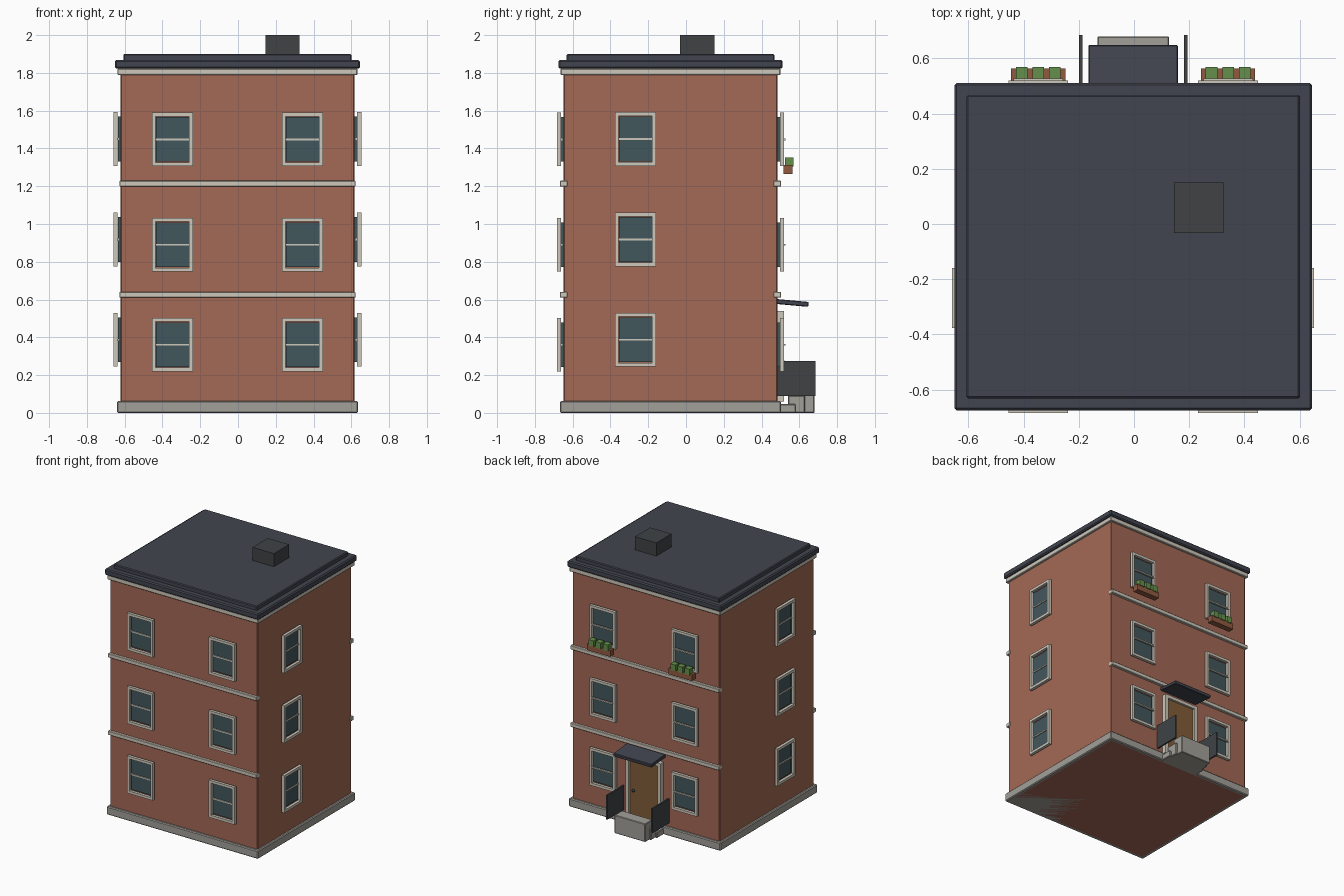
import bpy, bmesh
from math import pi, atan2
from mathutils import Matrix, Vector

if "Cube" in bpy.data.objects:
    bpy.data.objects.remove(bpy.data.objects["Cube"])

CX, CY = -0.003, -0.082      # centre of the building
HX, HY = 0.62, 0.566         # wall half sizes


def mat(name, r, g, b):
    m = bpy.data.materials.new(name)
    m.diffuse_color = (r, g, b, 1)
    m.use_nodes = True
    m.node_tree.nodes["Principled BSDF"].inputs["Base Color"].default_value = m.diffuse_color
    return m


BRICK = mat("brick", 0.37, 0.14, 0.09)
STONE = mat("stone", 0.62, 0.58, 0.50)
GREY = mat("grey_stone", 0.36, 0.35, 0.32)
SLATE = mat("slate", 0.055, 0.06, 0.08)
IRON = mat("iron", 0.05, 0.055, 0.06)
GLASS = mat("glass", 0.055, 0.095, 0.11)
WOOD = mat("wood", 0.22, 0.11, 0.04)
POT = mat("planter_wood", 0.28, 0.10, 0.05)
LEAF = mat("leaf", 0.13, 0.28, 0.07)


def boxes(name, spans, material, matrix=Matrix(), bevel=0):
    """One object from boxes given as (x0, x1, y0, y1, z0, z1)."""
    bm = bmesh.new()
    for x0, x1, y0, y1, z0, z1 in spans:
        m = Matrix.Translation(((x0 + x1) / 2, (y0 + y1) / 2, (z0 + z1) / 2)) @ \
            Matrix.Diagonal((x1 - x0, y1 - y0, z1 - z0, 1))
        bmesh.ops.create_cube(bm, size=1, matrix=m)
    if bevel:
        bmesh.ops.bevel(bm, geom=bm.edges[:], offset=bevel, segments=1, affect='EDGES')
    me = bpy.data.meshes.new(name)
    bm.to_mesh(me)
    bm.free()
    me.materials.append(material)
    ob = bpy.data.objects.new(name, me)
    ob.matrix_world = matrix
    bpy.context.collection.objects.link(ob)
    return ob


def slab(name, hx, hy, z0, z1, material, bevel=0):
    return boxes(name, [(CX - hx, CX + hx, CY - hy, CY + hy, z0, z1)], material, bevel=bevel)


def frame_bars(w, h, t, y0, y1):
    """Four bars around an opening, centred on the local origin."""
    a, b = w / 2, h / 2
    return [(-a, -a + t, y0, y1, -b, b), (a - t, a, y0, y1, -b, b),
            (-a + t, a - t, y0, y1, b - t, b), (-a + t, a - t, y0, y1, -b, -b + t)]


def window(name, x, y, z, angle, rail_y):
    """Window facing local -y; the origin lies on the wall."""
    m = Matrix.Translation((x, y, z)) @ Matrix.Rotation(angle, 4, 'Z')
    boxes(name + "_glass", [(-0.088, 0.088, -0.013, 0.004, -0.118, 0.118)], GLASS, m)
    boxes(name + "_frame", frame_bars(0.217, 0.284, 0.02, -0.036, -0.014), STONE, m)
    boxes(name + "_rail", [(-0.09, 0.09, rail_y, rail_y + 0.014, -0.005, 0.005)], STONE, m)


# Walls, plinth, cornice, roof and chimney
slab("walls", HX, HY, 0, 1.80, BRICK, 0.005)
slab("plinth", 0.638, 0.585, 0, 0.063, GREY, 0.006)
slab("cornice", 0.635, 0.582, 1.788, 1.823, STONE, 0.004)
slab("roof_slab", 0.648, 0.593, 1.822, 1.869, SLATE, 0.008)
slab("roof_top", 0.604, 0.55, 1.86, 1.90, SLATE, 0.006)
boxes("chimney", [(0.145, 0.325, -0.033, 0.15, 1.89, 2.0)], IRON)

# Floor bands on front and back only
F, B = CY - HY, CY + HY
for i, z in enumerate((0.625, 1.214)):
    boxes(f"band_{i}", [(CX - 0.625, CX + 0.625, y - 0.02, y + 0.02, z - 0.015, z + 0.015)
                        for y in (F, B)], STONE, bevel=0.003)

# Windows on all four sides
for i, z in enumerate((0.361, 0.89, 1.448)):
    for s in (-1, 1):
        window(f"front_window_{i}_{s}", CX + s * 0.344, F, z, 0, -0.02)
        window(f"back_window_{i}_{s}", CX + s * 0.344, B, z, pi, -0.043)
for i, z in enumerate((0.387, 0.918, 1.45)):
    for s in (-1, 1):
        window(f"side_window_{i}_{s}", CX + s * HX, -0.268, z, s * pi / 2, -0.02)

# Planter boxes under the upper back windows
for s in (-1, 1):
    x = CX + s * 0.344
    boxes(f"planter_{s}", [(x - 0.098, x + 0.098, 0.517, 0.563, 1.265, 1.312)], POT)
    boxes(f"plants_{s}", [(x + d - 0.021, x + d + 0.021, 0.525, 0.569, 1.305, 1.352)
                          for d in (-0.06, 0, 0.06)], LEAF)

# Back door with frame and knob
boxes("door", [(CX - 0.125, CX + 0.125, B - 0.004, B + 0.02, 0.06, 0.52)], WOOD)
boxes("door_frame", [(CX - 0.147, CX - 0.122, B, B + 0.036, 0.06, 0.54),
                     (CX + 0.122, CX + 0.147, B, B + 0.036, 0.06, 0.54),
                     (CX - 0.122, CX + 0.122, B, B + 0.036, 0.515, 0.54)], STONE)
bpy.ops.mesh.primitive_uv_sphere_add(segments=12, ring_count=8, radius=0.011,
                                     location=(CX + 0.088, B + 0.028, 0.27))
knob = bpy.context.object
knob.name = "door_knob"
knob.data.materials.append(IRON)
bpy.ops.object.shade_smooth_by_angle()

# Sloping canopy
boxes("canopy", [(-0.162, 0.162, -0.085, 0.085, -0.013, 0.013)], SLATE,
      Matrix.Translation((CX, 0.564, 0.582)) @ Matrix.Rotation(-0.09, 4, 'X'), 0.004)

# Stoop blocks rising outward, with iron side panels
for i in range(3):
    w, y = 0.16 - 0.015 * i, 0.49 + 0.05 * i
    boxes(f"step_{i}", [(CX - w, CX + w, y, y + 0.09, 0, 0.046 * (i + 1))], GREY, bevel=0.004)
for s in (-1, 1):
    x = CX + s * 0.19
    boxes(f"rail_panel_{s}", [(x - 0.006, x + 0.006, B, 0.685, 0.09, 0.275)], IRON)
